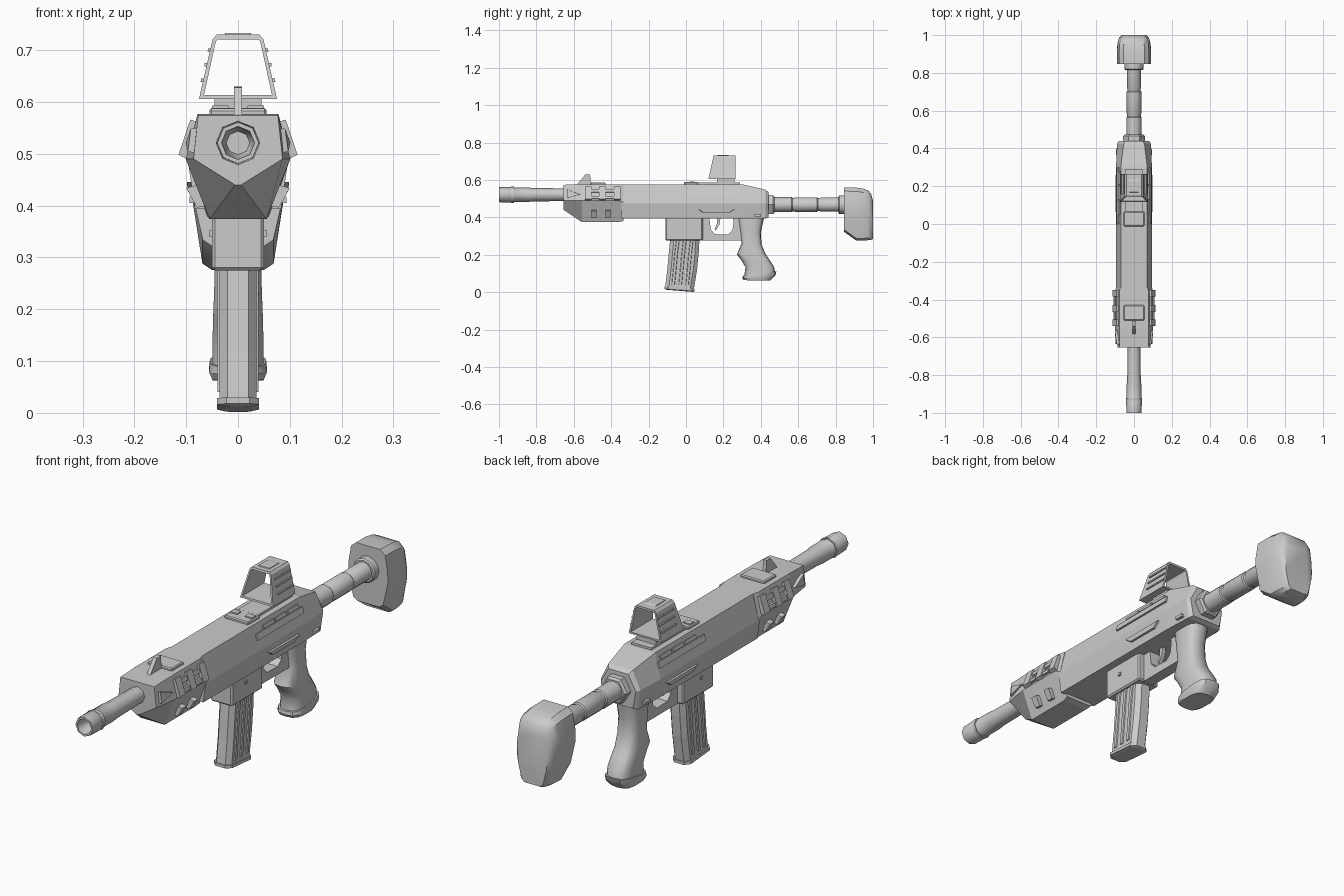
import bpy, bmesh
from math import cos, sin, pi, radians, copysign


def loft(name, rings, closed=False, mirror=False, smooth=None, bevel=0):
    """Skin equal-length rings of points; cap the ends unless closed."""
    bm = bmesh.new()
    vs = [[bm.verts.new(p) for p in r] for r in rings]
    n, m = len(rings[0]), len(rings)
    for i in range(m if closed else m - 1):
        a, b = vs[i], vs[(i + 1) % m]
        for j in range(n):
            k = (j + 1) % n
            bm.faces.new((a[j], a[k], b[k], b[j]))
    if not closed:
        bm.faces.new(vs[0])
        bm.faces.new(vs[-1])
    bmesh.ops.recalc_face_normals(bm, faces=bm.faces)
    me = bpy.data.meshes.new(name)
    bm.to_mesh(me)
    bm.free()
    ob = bpy.data.objects.new(name, me)
    bpy.context.collection.objects.link(ob)
    if bevel:
        mod = ob.modifiers.new("Bevel", 'BEVEL')
        mod.width, mod.segments = bevel, 1
    if mirror:
        ob.modifiers.new("Mirror", 'MIRROR')
    if smooth:
        bpy.ops.object.select_all(action='DESELECT')
        ob.select_set(True)
        bpy.context.view_layer.objects.active = ob
        bpy.ops.object.shade_smooth_by_angle(angle=radians(smooth))
    return ob


def along_y(name, pts, y0, y1, **kw):
    return loft(name, [[(x, y, z) for x, z in pts] for y in (y0, y1)], **kw)


def across_x(name, pts, x0, x1, **kw):
    return loft(name, [[(x, y, z) for y, z in pts] for x in (x0, x1)], **kw)


def box(name, x0, x1, y0, y1, z0, z1, **kw):
    return along_y(name, [(x0, z0), (x1, z0), (x1, z1), (x0, z1)], y0, y1, **kw)


def lathe(name, prof, zc, n, smooth=None):
    return loft(name, [[(r * cos(2 * pi * i / n), y, zc + r * sin(2 * pi * i / n))
                        for i in range(n)] for y, r in prof], smooth=smooth)


def sym(y, half):
    """Ring symmetric in x at station y from right-hand (x, z) points, top to bottom."""
    return [(x, y, z) for x, z in half] + [(-x, y, z) for x, z in reversed(half)]


# Barrel with hollow muzzle
lathe("barrel", [(-.90, .008), (-.93, .022), (-.985, .030), (-1, .032), (-1, .040), (-.93, .042),
                 (-.925, .039), (-.85, .039), (-.82, .036), (-.66, .034), (-.60, .034)], .521, 8, 50)
lathe("barrel_ring", [(-.935, .043), (-.92, .043)], .521, 8, 50)

# Receiver
body = [(.070, .577), (.095, .475), (.083, .393)]
loft("receiver", [sym(-.345, body), sym(.30, body),
                  sym(.425, [(.055, .548), (.09, .475), (.078, .393)]),
                  sym(.44, [(.045, .535), (.08, .472), (.066, .40)])])

# Handguard: faceted nose that slopes to a deeper body
guard = [(.078, .577), (.101, .49), (.055, .374)]
loft("handguard", [sym(-.655, [(.077, .574), (.086, .49), (.006, .440)]),
                   sym(-.555, guard), sym(-.36, guard),
                   sym(-.335, [(.072, .577), (.095, .48), (.06, .38)])])
for i, y in enumerate((-.54, -.465, -.385)):
    along_y(f"upper_rib_{i}", [(.080, .562), (.092, .566), (.115, .498), (.098, .490)],
            y, y + .035, mirror=True)
along_y("rib_bridge", [(.082, .55), (.093, .552), (.098, .535), (.085, .53)], -.51, -.36, mirror=True)
along_y("rib_lower_bridge", [(.09, .513), (.105, .515), (.109, .50), (.095, .498)], -.51, -.36, mirror=True)
for i, y in enumerate((-.505, -.43)):
    along_y(f"lower_rib_{i}", [(.078, .440), (.100, .434), (.079, .396), (.060, .400)],
            y, y + .027, mirror=True)
loft("nose_panel", [[(.07, -.64, .552), (.07, -.56, .522), (.07, -.64, .50)],
                    [(.091, -.635, .548), (.101, -.565, .522), (.097, -.635, .504)]], mirror=True)

# Front sight and top plates
across_x("front_sight", [(-.585, .572), (-.54, .628), (-.513, .63), (-.508, .572)], -.008, .008)
box("front_sight_base", -.055, .055, -.51, -.43, .57, .587, bevel=.004)
box("rear_top_plate", -.055, .055, -.012, .065, .57, .588, bevel=.004)
box("rear_top_slots", .018, .05, .02, .045, .58, .593, mirror=True)
box("optic_rail", -.045, .045, .065, .29, .57, .586)

# Receiver side details
along_y("side_rail", [(.074, .540), (.085, .543), (.092, .518), (.08, .516)], .0, .30, mirror=True)
for i, y in enumerate((.05, .13, .21)):
    along_y(f"side_rail_block_{i}", [(.07, .557), (.080, .559), (.084, .546), (.07, .544)],
            y, y + .07, mirror=True)
loft("lower_side_panel", [[(.08, .06, .447), (.08, .265, .447), (.08, .235, .424), (.08, .09, .424)],
                          [(.099, .065, .445), (.099, .26, .445), (.096, .232, .426), (.096, .093, .426)]],
     mirror=True)
box("selector", .075, .094, .365, .40, .405, .418, mirror=True)

# Magazine well and curved magazine
box("magazine_well", -.05, .05, -.11, .09, .275, .41, bevel=.006)
box("magazine_catch", .045, .056, -.03, -.018, .34, .352, mirror=True)


def mag_ring(y0, y1, z, w, tilt=0.0):
    pts = [(-.55, y0), (.55, y0), (1, y0 + .02), (1, y1 - .02), (.55, y1), (-.55, y1), (-1, y1 - .02), (-1, y0 + .02)]
    return [(x * w, y, z - tilt * (y - y0)) for x, y in pts]


loft("magazine", [mag_ring(-.083, .073, .30, .036), mag_ring(-.092, .068, .21, .036),
                  mag_ring(-.10, .059, .12, .036), mag_ring(-.112, .042, .026, .036, .08)])
loft("magazine_floor", [mag_ring(-.116, .046, .030, .041, .08), mag_ring(-.116, .046, .018, .041, .08),
                        mag_ring(-.105, .038, .013, .026, .08)])
for i, f in enumerate((.18, .42, .66)):
    path = [(-.083, .28), (-.092, .21), (-.10, .12), (-.108, .04)]
    loft(f"magazine_rib_{i}", [[(x, y + .156 * f + dy, z) for x, dy in
                                ((.03, 0), (.040, .005), (.040, .018), (.03, .023))] for y, z in path], mirror=True)

# Trigger guard and trigger
across_x("trigger_guard", [(.085, .40), (.125, .40), (.132, .335), (.155, .31), (.225, .308), (.248, .33),
                           (.255, .375), (.25, .40), (.295, .40), (.30, .275), (.085, .275)], -.024, .024)
across_x("trigger", [(.165, .40), (.185, .40), (.178, .36), (.16, .33), (.153, .335), (.165, .365)], -.008, .008)


# Pistol grip: rounded sections between front and back outline points
def grip_ring(front, back, w, n=14):
    out = []
    for i in range(n):
        a = 2 * pi * i / n
        c, s = (copysign(abs(v) ** .65, v) for v in (cos(a), sin(a)))
        t = (1 - c) / 2
        out.append((w * s, front[0] + (back[0] - front[0]) * t, front[1] + (back[1] - front[1]) * t))
    return out


grip = [((.275, .41), (.42, .41), .046), ((.288, .33), (.400, .32), .045),
        ((.297, .262), (.404, .255), .046), ((.272, .202), (.425, .205), .048),
        ((.291, .178), (.440, .183), .049), ((.318, .134), (.470, .137), .050),
        ((.312, .088), (.476, .110), .050)]
loft("grip", [grip_ring(*g) for g in grip], smooth=40)
loft("grip_base", [grip_ring((.304, .088), (.484, .112), .055), grip_ring((.302, .074), (.478, .09), .057),
                   grip_ring((.308, .064), (.45, .062), .05)], smooth=30)

# Buffer tube with hexagonal collar
lathe("tube_collar", [(.43, .058), (.465, .058), (.473, .05)], .468, 6)
lathe("buffer_tube", [(.46, .040), (.565, .040), (.57, .036), (.58, .036), (.585, .039), (.70, .039),
                      (.705, .035), (.715, .035), (.72, .038), (.87, .038)], .468, 12, 35)
lathe("stock_collar", [(.815, .045), (.82, .050), (.86, .050)], .468, 12, 35)


# Shoulder stock
def stock_ring(y, top, bottom, s):
    return sym(y, [(.055 * s, top), (.078 * s, top - .02), (.089 * s, top - .085),
                   (.090 * s, top - .13), (.068 * s, bottom + .012), (.05 * s, bottom)])


loft("stock", [stock_ring(.846, .560, .322, 1), stock_ring(.91, .559, .276, 1.01),
               stock_ring(.95, .553, .276, .98), stock_ring(.975, .543, .278, .92),
               stock_ring(.99, .525, .28, .85), stock_ring(1.0, .49, .284, .72)], smooth=35)

# Open reflex optic with a raked front
box("optic_base", -.045, .045, .165, .258, .58, .612)


def optic_ring(yf, corners):
    return [(x, yf if yf > .2 else .12 + (z - .605) * .22, z) for x, z in corners]


outer = [(-.075, .606), (.075, .606), (.073, .616), (.049, .721), (.041, .730), (-.041, .730), (-.049, .721), (-.073, .616)]
inner = [(-.066, .613), (.066, .613), (.065, .616), (.043, .716), (.039, .721), (-.039, .721), (-.043, .716), (-.065, .616)]
loft("optic_frame", [optic_ring(.12, outer), optic_ring(.265, outer),
                     optic_ring(.265, inner), optic_ring(.12, inner)], closed=True)
for i, z in enumerate((.642, .672, .700)):
    x = .073 - (z - .616) * .229
    along_y(f"optic_rib_{i}", [(x - .005, z + .004), (x + .004, z + .003), (x + .005, z - .003), (x - .004, z - .004)],
            .16, .262, mirror=True)
across_x("optic_top_plate", [(.165, .726), (.17, .733), (.225, .733), (.25, .726)], -.025, .025)
